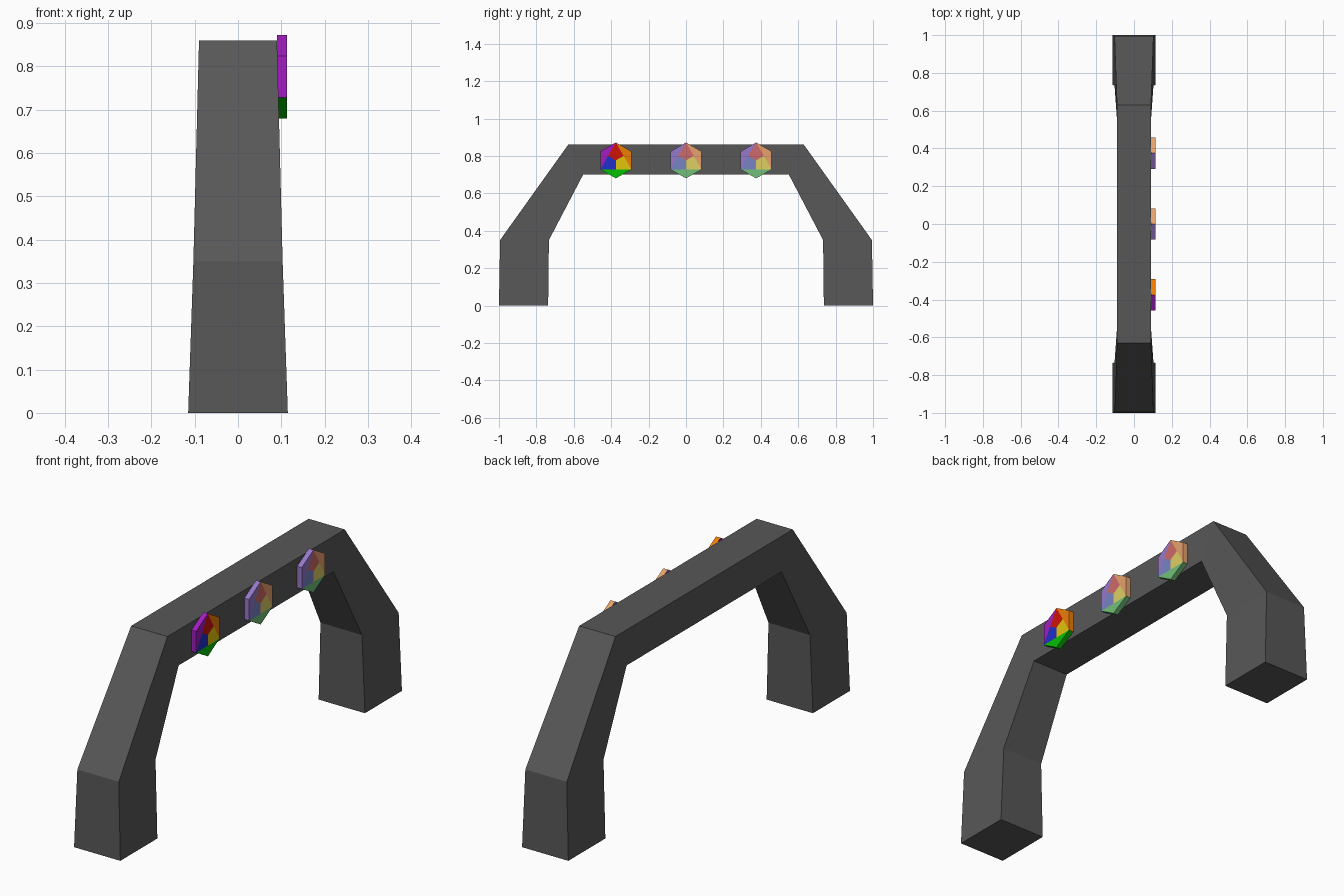
import bpy
import bmesh
from math import sin, cos, radians

if "Cube" in bpy.data.objects:
    bpy.data.objects.remove(bpy.data.objects["Cube"])


def material(name, rgb):
    """Make a material from 0-255 display colours."""
    m = bpy.data.materials.new(name)
    m.diffuse_color = (*[(c / 255) ** 2.2 for c in rgb], 1)
    m.use_nodes = True
    m.node_tree.nodes["Principled BSDF"].inputs["Base Color"].default_value = m.diffuse_color
    return m


def finish(name, bm, mats):
    bmesh.ops.recalc_face_normals(bm, faces=bm.faces[:])
    mesh = bpy.data.meshes.new(name)
    bm.to_mesh(mesh)
    bm.free()
    for m in mats:
        mesh.materials.append(m)
    obj = bpy.data.objects.new(name, mesh)
    bpy.context.collection.objects.link(obj)
    return obj


# Arch: rectangular sections (half width, outer y/z, inner y/z), foot to shoulder
half = [
    (0.115, (1.0, 0.0), (0.737, 0.0)),
    (0.103, (0.994, 0.35), (0.733, 0.35)),
    (0.09, (0.63, 0.86), (0.55, 0.70)),
]
mirrored = [(w, (-o[0], o[1]), (-i[0], i[1])) for w, o, i in reversed(half)]
bm = bmesh.new()
rings = [[bm.verts.new((x, *p)) for x, p in ((-w, o), (w, o), (w, i), (-w, i))]
         for w, o, i in half + mirrored]
for a, b in zip(rings, rings[1:]):
    for k in range(4):
        n = (k + 1) % 4
        bm.faces.new((a[k], a[n], b[n], b[k]))
bm.faces.new(rings[0])
bm.faces.new(rings[-1])
finish("arch_frame", bm, [material("dark_grey", (88, 88, 88))])

# Hexagonal light colours: three inner kites, then three outer corners
HUES = ("red", "blue", "yellow", "purple", "green", "orange")
BRIGHT = [(205, 25, 15), (38, 50, 200), (225, 195, 20),
          (160, 35, 190), (15, 190, 10), (235, 125, 15)]
PALE = [(205, 105, 105), (118, 130, 195), (220, 205, 100),
        (150, 120, 200), (112, 190, 120), (230, 160, 108)]
bright = [material("bright_" + h, c) for h, c in zip(HUES, BRIGHT)]
pale = [material("pale_" + h, c) for h, c in zip(HUES, PALE)]


def hex_light(name, y, mats, z=0.776, r=0.096, x0=0.09, x1=0.113):
    bm = bmesh.new()
    # Corners run from the top towards -y
    ring = [(y - r * sin(radians(60 * k)), z + r * cos(radians(60 * k)))
            for k in range(6)]
    front = [bm.verts.new((x1, *p)) for p in ring]
    back = [bm.verts.new((x0, *p)) for p in ring]
    centre = bm.verts.new((x1, y, z))
    mids = [bm.verts.new((front[k].co + front[(k + 2) % 6].co) / 2)
            for k in (0, 2, 4)]
    for j in range(3):
        k = 2 * j
        a, b, c = front[k], front[k + 1], front[(k + 2) % 6]
        # Inner kite and outer corner facet
        bm.faces.new((centre, mids[j - 1], a, mids[j])).material_index = j
        bm.faces.new((a, b, c, mids[j])).material_index = 3 + j
        # Rim walls of the outer corner
        for i in (k, k + 1):
            n = (i + 1) % 6
            bm.faces.new((front[i], front[n], back[n], back[i])).material_index = 3 + j
    bm.faces.new(back).material_index = 3
    return finish(name, bm, mats)


hex_light("front_light", -0.375, bright)
hex_light("middle_light", 0.0, pale)
hex_light("back_light", 0.375, pale)
